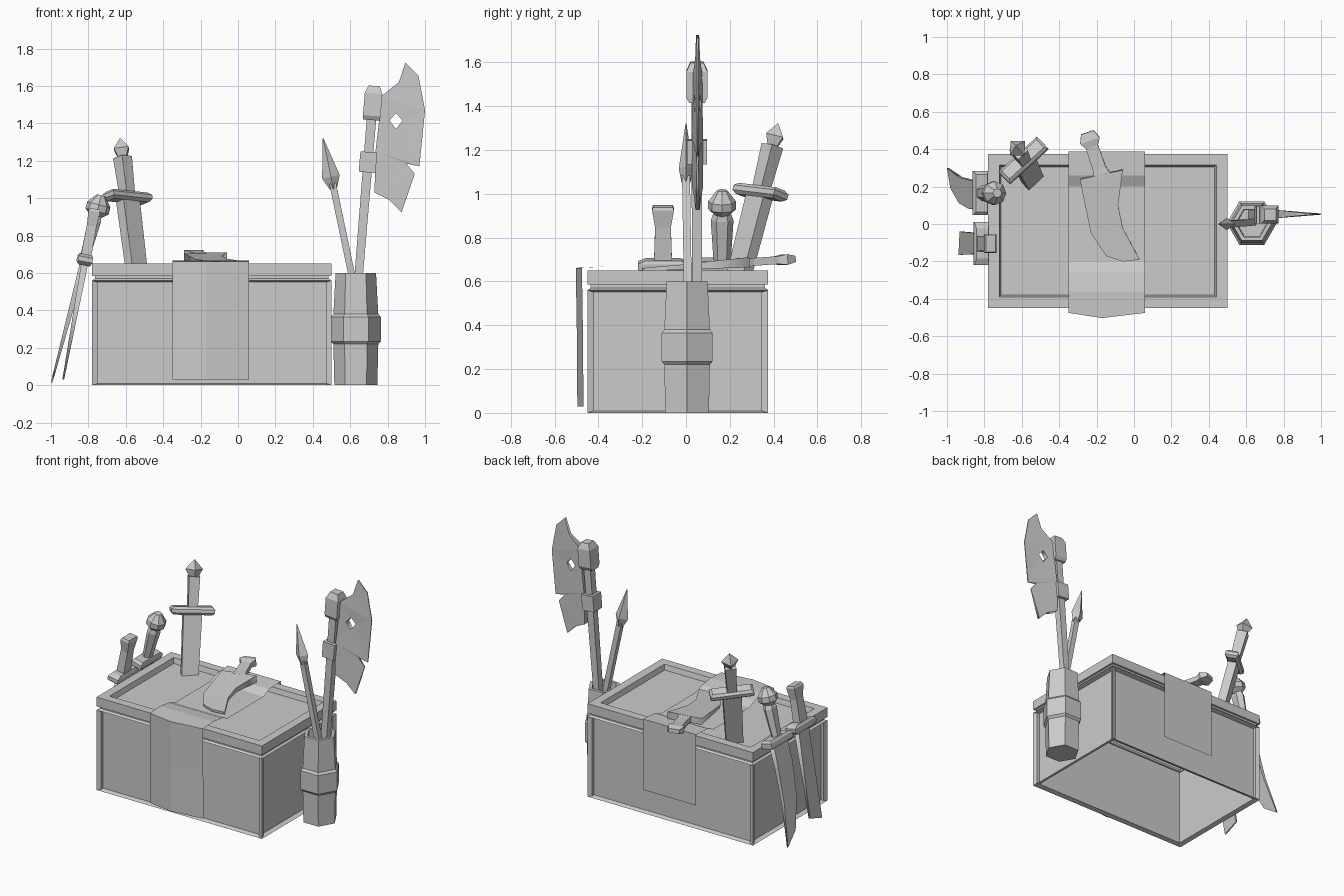
import bpy, bmesh, math
from mathutils import Vector, Matrix

if "Cube" in bpy.data.objects:
    bpy.data.objects.remove(bpy.data.objects["Cube"])

grey = bpy.data.materials.new("plain_grey")
grey.use_nodes = True
COLOUR = (0.6, 0.6, 0.6, 1)
grey.diffuse_color = COLOUR
grey.node_tree.nodes["Principled BSDF"].inputs["Base Color"].default_value = COLOUR


def add_object(name, bm, closed=True):
    if closed:
        bmesh.ops.recalc_face_normals(bm, faces=bm.faces)
    mesh = bpy.data.meshes.new(name)
    bm.to_mesh(mesh)
    bm.free()
    mesh.materials.append(grey)
    obj = bpy.data.objects.new(name, mesh)
    bpy.context.collection.objects.link(obj)
    return obj


def bridge(bm, rings):
    """Join successive rings of vertices; return the quads ring by ring."""
    bands = []
    for a, b in zip(rings, rings[1:]):
        n = len(a)
        bands.append([bm.faces.new((a[i], a[(i + 1) % n], b[(i + 1) % n], b[i])) for i in range(n)])
    return bands


def rod(name, start, end, sections, sides=4, width=(1, 0, 0), turn=0.5):
    """Loft polygons along an axis; a section is (position, half width, half depth)."""
    start, end = Vector(start), Vector(end)
    axis = (end - start).normalized()
    u = Vector(width)
    u = (u - axis * u.dot(axis)).normalized()
    v = axis.cross(u)
    grow = 1 / math.cos(math.pi / sides) if turn else 1
    bm = bmesh.new()
    rings = []
    for t, ru, rv in sections:
        c = start.lerp(end, t)
        ring = []
        for i in range(sides):
            a = math.tau * (i + turn) / sides
            ring.append(bm.verts.new(c + grow * (u * ru * math.cos(a) + v * rv * math.sin(a))))
        rings.append(ring)
    bridge(bm, rings)
    bm.faces.new(rings[0][::-1])
    bm.faces.new(rings[-1])
    return add_object(name, bm)


def plate(name, outlines, origin, across, along, thickness):
    """Fill flat outlines (later ones are holes); thickness is a rule on local (x, y)."""
    curve = bpy.data.curves.new(name, "CURVE")
    curve.dimensions = "2D"
    curve.fill_mode = "BOTH"
    curve.extrude = 1
    for pts in outlines:
        spline = curve.splines.new("POLY")
        spline.points.add(len(pts) - 1)
        for p, (x, y) in zip(spline.points, pts):
            p.co = (x, y, 0, 1)
        spline.use_cyclic_u = True
    temp = bpy.data.objects.new(name + "_outline", curve)
    bpy.context.collection.objects.link(temp)
    bpy.context.view_layer.update()
    mesh = bpy.data.meshes.new_from_object(temp)
    bpy.data.objects.remove(temp)
    bm = bmesh.new()
    bm.from_mesh(mesh)
    bmesh.ops.remove_doubles(bm, verts=bm.verts, dist=0.0001)
    across, along = Vector(across), Vector(along)
    normal = across.cross(along).normalized()
    for v in bm.verts:
        x, y, side = v.co
        v.co = Vector(origin) + across * x + along * y + normal * side * thickness(x, y)
    return add_object(name, bm)


# Chest: open underneath, grooved below the lid, with recessed panels
bm = bmesh.new()
rings = []
for z, d in ((0, 0), (.56, 0), (.57, .015), (.585, .015), (.585, 0), (.65, 0)):
    rings.append([bm.verts.new((x, y, z)) for x, y in
                  ((-.78 + d, -.45 + d), (.5 - d, -.45 + d), (.5 - d, .375 - d), (-.78 + d, .375 - d))])
panels = bridge(bm, rings)[0]
lid = [bm.faces.new(rings[-1])]
for faces, border, depth in ((panels, .065, .03), (lid, .085, .035)):
    bmesh.ops.inset_individual(bm, faces=faces, thickness=border)
    bmesh.ops.inset_individual(bm, faces=faces, thickness=.013, depth=-depth)
add_object("chest", bm, closed=False)

# Cloth draped over the chest, with a soft fold down the front
bm = bmesh.new()
drape = ((-.468, .03), (-.47, .35), (-.475, .662), (-.36, .668), (-.26, .655), (-.2, .63),
         (.2, .63), (.26, .658), (.388, .665), (.388, .17))
rows = []
for i, (y, z) in enumerate(drape):
    fold = -.028 if i < 3 else 0
    rows.append([bm.verts.new((x, y + f, z)) for x, f in ((-.35, 0), (-.17, fold), (.06, 0))])
for a, b in zip(rows, rows[1:]):
    for i in range(2):
        bm.faces.new((a[i], a[i + 1], b[i + 1], b[i]))
add_object("cloth", bm, closed=False)

# Hexagonal holder with a raised band
rod("holder", (.63, .005, 0), (.63, .005, 1),
    [(z, r, r) for z, r in ((0, .115), (.22, .12), (.235, .134), (.365, .134), (.38, .12),
                            (.6, .108), (.6, .085), (.45, .08))], sides=6, turn=0)

# Spear
rod("spear_shaft", (.635, .01, .46), (.506, 0, 1.08), [(0, .018, .018), (1, .018, .018)])
rod("spear_head", (.51, 0, 1.05), (.455, 0, 1.32),
    [(0, .02, .02), (.24, .048, .033), (1, .002, .002)], turn=0)

# Axe
foot, top = (.635, .05, .46), (.728, .05, 1.6)
rod("axe_shaft", foot, top, [(0, .022, .022), (.95, .026, .026)])
rod("axe_collar", foot, top, [(.595, .045, .046), (.69, .045, .046)])
rod("axe_cap", foot, top, [(.84, .045, .035), (.86, .047, .048), (.965, .047, .048), (1, .03, .03)])
axe_edge = [(.76, 1.54), (.86, 1.62), (.895, 1.725), (.965, 1.655), (1, 1.47), (.97, 1.17), (.9, 1.185),
            (.945, 1.13), (.875, .925), (.81, .99), (.73, 1.03), (.735, 1.25), (.755, 1.42)]
axe_hole = [(.81, 1.415), (.845, 1.455), (.88, 1.415), (.845, 1.37)]
plate("axe_blade", [axe_edge, axe_hole], (0, .053, 0), (1, 0, 0), (0, 0, 1),
      lambda x, y: max(.003, .022 * (.96 - x) / .2))

# Sword planted in the lid
foot, top, cross = (-.54, .235, .6), (-.63, .42, 1.32), (1, .95, 0)
rod("planted_blade", foot, top, [(0, .054, .028), (.56, .06, .03)], width=cross)
rod("planted_guard", foot, top, [(.53, .125, .03), (.55, .14, .045), (.58, .14, .045), (.6, .125, .03)], width=cross)
rod("planted_grip", foot, top, [(.58, .03, .03), (.86, .036, .036)], width=cross)
rod("planted_pommel", foot, top, [(.84, .024, .024), (.92, .056, .056), (1, .003, .003)], width=cross, turn=0)

# Curved sword leaning on the chest's side
lean = Vector((.265, 0, 1))
base = Vector((-1, .165, 0))
rod("curved_grip", base, base + lean, [(.66, .045, .032), (.7, .04, .03), (.88, .052, .04), (.91, .04, .034)],
    sides=6, width=(0, 1, 0), turn=0)
rod("curved_pommel", base, base + lean, [(.9, .03, .03), (.93, .064, .064), (.965, .064, .064), (1.015, .024, .024)],
    sides=8, width=(0, 1, 0), turn=0)
rod("curved_guard", base, base + lean, [(.645, .115, .032), (.66, .118, .04), (.685, .118, .04), (.7, .1, .032)],
    width=(0, 1, 0))
plate("curved_blade", [[(.085, .66), (.08, .5), (.11, .28), (.19, .09), (.3, .015), (.25, .28), (.235, .5), (.235, .66)]],
      (-1, 0, 0), (0, 1, 0), lean, lambda y, z: .004 + .022 * z)

# Straight sword leaning beside it
lean = Vector((.185, 0, 1))
base = Vector((-.94, -.105, 0))
rod("straight_grip", base, base + lean, [(.66, .042, .028), (.85, .036, .026), (.93, .05, .032), (.943, .045, .026)],
    width=(0, 1, 0))
rod("straight_guard", base, base + lean, [(.64, .09, .03), (.66, .115, .04), (.685, .115, .04), (.7, .08, .032)],
    width=(0, 1, 0))
plate("straight_blade", [[(-.16, .66), (-.165, .03), (-.04, .07), (-.05, .66)]],
      (-.94, 0, 0), (0, 1, 0), lean, lambda y, z: .004 + .022 * z)

# Short blade lying on the cloth
slope = (0, 1, .07)
plate("lying_blade", [[(-.29, .24), (-.23, -.05), (-.15, -.17), (-.06, -.2), (.03, -.19), (-.06, -.02), (-.085, .1),
                       (-.06, .29)]], (0, 0, .667), (1, 0, 0), slope, lambda x, y: .008 + .04 * max(0, y + .1))
rod("lying_grip", (-.17, .25, .685), (-.25, .49, .702),
    [(0, .05, .022), (.2, .036, .018), (.68, .034, .018), (.82, .055, .024), (1, .035, .014)])
